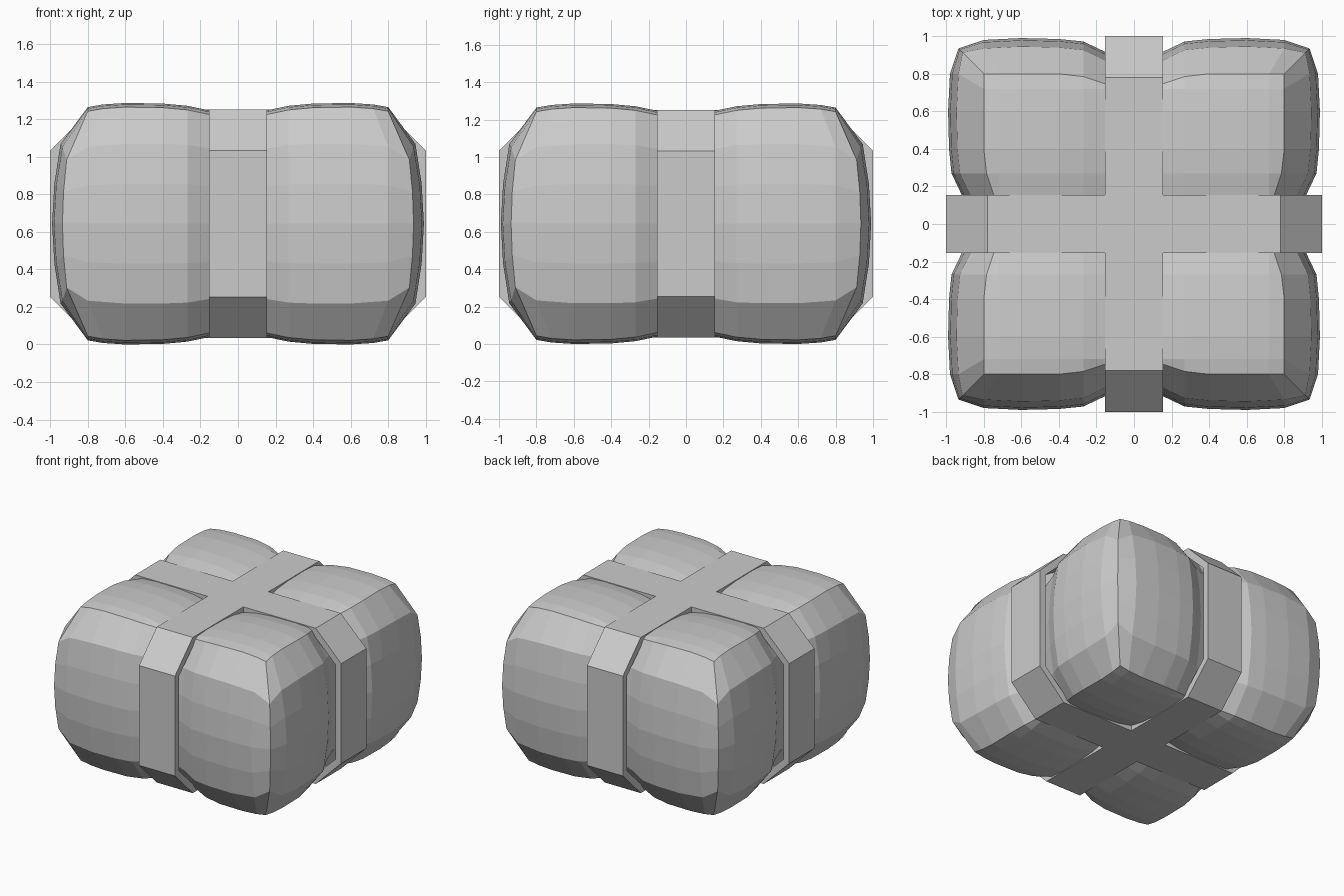
import bpy, bmesh
from math import pi
from mathutils import Matrix

if "Cube" in bpy.data.objects:
    bpy.data.objects.remove(bpy.data.objects["Cube"])

ZC = 0.643                                    # mid height of the bale

# Half profiles, from the middle crease out to the corner
TOP_U = [0, .15, .27, .40, .60, .72, .80]     # grid lines on top and bottom
DROP = [.075, .04, .015, .003, 0, .008, .022]  # how far each line sinks
RIM = [.72, .745, .785, .80, .80, .80, .80]   # rim position on top
SIDE_U = [0, .15, .27, .40, .60, .80, .935]   # grid lines on the sides
SIDE_D = [.87, .915, .972, .985, .99, .98, .935]
ROW_Z = [.385, .40, .42, .425, .425, .41, .34]  # height of the upper side row
N = 6


def sgn(v):
    return (v > 0) - (v < 0)


def top_point(i, j):
    a, b = abs(i), abs(j)
    x = RIM[b] if a == N else TOP_U[a]
    y = RIM[a] if b == N else TOP_U[b]
    return sgn(i) * x, sgn(j) * y, ZC - DROP[a] - DROP[b]


def side_point(i, row):
    """Point on the front (-y) face; row runs -3..3 from bottom to top rim."""
    a, r = abs(i), abs(row)
    if r == 3:
        x, y, z = top_point(i, -N)
        return x, y, sgn(row) * z
    inset = [0, .012, .045][r] * (.5 if a == N else 1)
    d = SIDE_D[a] - inset
    x = d if a == N else SIDE_U[a]
    return sgn(i) * x, -d, row / 2 * ROW_Z[a]


def add_grid(bm, func, us, vs, mat):
    grid = [[bm.verts.new(mat @ Matrix.Translation(func(u, v)).translation)
             for u in us] for v in vs]
    for r0, r1 in zip(grid, grid[1:]):
        for k in range(len(us) - 1):
            bm.faces.new((r0[k], r0[k + 1], r1[k + 1], r1[k]))


def finish(bm, name):
    bmesh.ops.remove_doubles(bm, verts=bm.verts, dist=0.0005)
    bmesh.ops.recalc_face_normals(bm, faces=bm.faces)
    mesh = bpy.data.meshes.new(name)
    bm.to_mesh(mesh)
    bm.free()
    obj = bpy.data.objects.new(name, mesh)
    obj.location.z = ZC
    bpy.context.collection.objects.link(obj)
    return obj


# Soft four-lobed bale: top, bottom and four sides
bm = bmesh.new()
span = range(-N, N + 1)
add_grid(bm, top_point, span, span, Matrix.Identity(4))
add_grid(bm, top_point, span, span, Matrix.Rotation(pi, 4, 'X'))
for k in range(4):
    add_grid(bm, side_point, span, range(-3, 4), Matrix.Rotation(k * pi / 2, 4, 'Z'))
finish(bm, "bale_body")


# Straps: chamfered rectangular bands
def strap(name, turn):
    def loop(x, d, c, h, hc):
        pts = [(d, -hc), (d, hc), (c, h), (-c, h), (-d, hc), (-d, -hc), (-c, -h), (c, -h)]
        return [bm.verts.new((x, y, z)) for y, z in pts]
    bm = bmesh.new()
    w = .155
    outer, inner = (1.0, .78, .608, .39), (.95, .755, .558, .37)
    loops = [loop(-w, *outer), loop(w, *outer), loop(w, *inner), loop(-w, *inner)]
    for a, b in zip(loops, loops[1:] + loops[:1]):
        for k in range(8):
            n = (k + 1) % 8
            bm.faces.new((a[k], a[n], b[n], b[k]))
    bm.transform(Matrix.Rotation(turn, 4, 'Z'))
    finish(bm, name)


strap("strap_lengthwise", 0)
strap("strap_crosswise", pi / 2)
